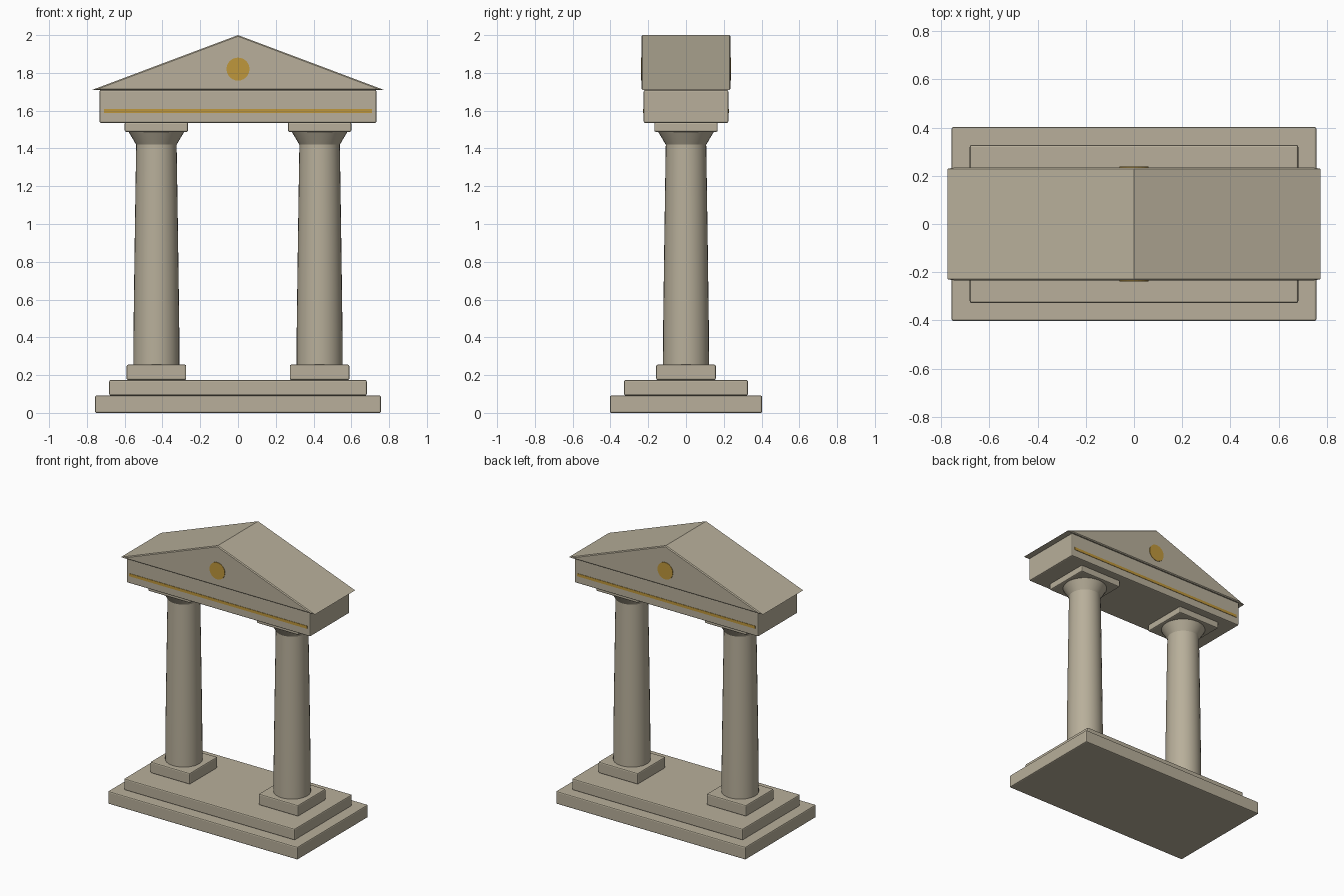
import bpy, bmesh, math
from mathutils import Matrix

if "Cube" in bpy.data.objects:
    bpy.data.objects.remove(bpy.data.objects["Cube"])


def material(name, rgb):
    m = bpy.data.materials.new(name)
    m.diffuse_color = (*rgb, 1)
    m.use_nodes = True
    m.node_tree.nodes["Principled BSDF"].inputs["Base Color"].default_value = m.diffuse_color
    return m


stone = material("warm_stone", (0.48, 0.43, 0.325))
gold = material("gold", (0.52, 0.31, 0.045))


def finish(name, bm, mat, bevel=0):
    if bevel:
        bmesh.ops.bevel(bm, geom=bm.edges[:], offset=bevel, segments=2,
                        profile=0.5, affect='EDGES')
    bmesh.ops.recalc_face_normals(bm, faces=bm.faces[:])
    me = bpy.data.meshes.new(name)
    bm.to_mesh(me)
    bm.free()
    me.materials.append(mat)
    ob = bpy.data.objects.new(name, me)
    bpy.context.collection.objects.link(ob)
    return ob


def box(name, x, y, half_x, half_y, z0, z1, mat=stone, bevel=0.008):
    bm = bmesh.new()
    bmesh.ops.create_cube(bm, size=1, matrix=Matrix.Translation((x, y, (z0 + z1) / 2))
                          @ Matrix.Diagonal((2 * half_x, 2 * half_y, z1 - z0, 1)))
    return finish(name, bm, mat, bevel)


def lathe(name, x, profile, sides=32):
    bm = bmesh.new()
    rings = [[bm.verts.new((x + r * math.cos(2 * math.pi * i / sides),
                            r * math.sin(2 * math.pi * i / sides), z))
              for i in range(sides)] for r, z in profile]
    for a, b in zip(rings, rings[1:]):
        for i in range(sides):
            j = (i + 1) % sides
            bm.faces.new((a[i], a[j], b[j], b[i]))
    bm.faces.new(rings[0][::-1])
    bm.faces.new(rings[-1])
    ob = finish(name, bm, stone)
    bpy.ops.object.select_all(action='DESELECT')
    ob.select_set(True)
    bpy.context.view_layer.objects.active = ob
    bpy.ops.object.shade_smooth_by_angle(angle=math.radians(30))


# Stepped base
box("lower_step", 0, 0, 0.757, 0.403, 0, 0.092)
box("upper_step", 0, 0, 0.682, 0.328, 0.092, 0.174)

# Columns
for side, x in (("left", -0.432), ("right", 0.432)):
    box(side + "_plinth", x, 0, 0.158, 0.158, 0.174, 0.255)
    lathe(side + "_shaft", x, [(0.122, 0.25), (0.121, 0.45), (0.118, 0.68),
                               (0.115, 0.9), (0.112, 1.1), (0.109, 1.3), (0.107, 1.425)])
    lathe(side + "_capital", x, [(0.107, 1.42), (0.147, 1.487), (0.147, 1.495)])
    box(side + "_abacus", x, 0, 0.168, 0.168, 1.488, 1.538)

# Beam
box("entablature", 0, 0, 0.733, 0.224, 1.535, 1.71)

# Gabled pediment
bm = bmesh.new()
front = bm.faces.new([bm.verts.new((x, -0.235, z))
                      for x, z in ((-0.775, 1.709), (0.775, 1.709), (0, 2.0))])
out = bmesh.ops.extrude_face_region(bm, geom=[front])
bmesh.ops.translate(bm, vec=(0, 0.47, 0),
                    verts=[v for v in out["geom"] if isinstance(v, bmesh.types.BMVert)])
# soften only the edges around the two gable ends
ends = [e for e in bm.edges if abs(e.verts[0].co.y - e.verts[1].co.y) < 0.01]
bmesh.ops.bevel(bm, geom=ends, offset=0.006, segments=1, affect='EDGES')
finish("pediment", bm, stone)

# Gold stripe and disc on both faces
for side, s in (("front", -1), ("back", 1)):
    box(side + "_stripe", 0, s * 0.2245, 0.71, 0.0025, 1.588, 1.608, gold, 0)
    bm = bmesh.new()
    bmesh.ops.create_cone(bm, cap_ends=True, segments=24, radius1=0.061, radius2=0.061,
                          depth=0.006, matrix=Matrix.Translation((0, s * 0.235, 1.82))
                          @ Matrix.Rotation(math.pi / 2, 4, 'X'))
    finish(side + "_medallion", bm, gold)
